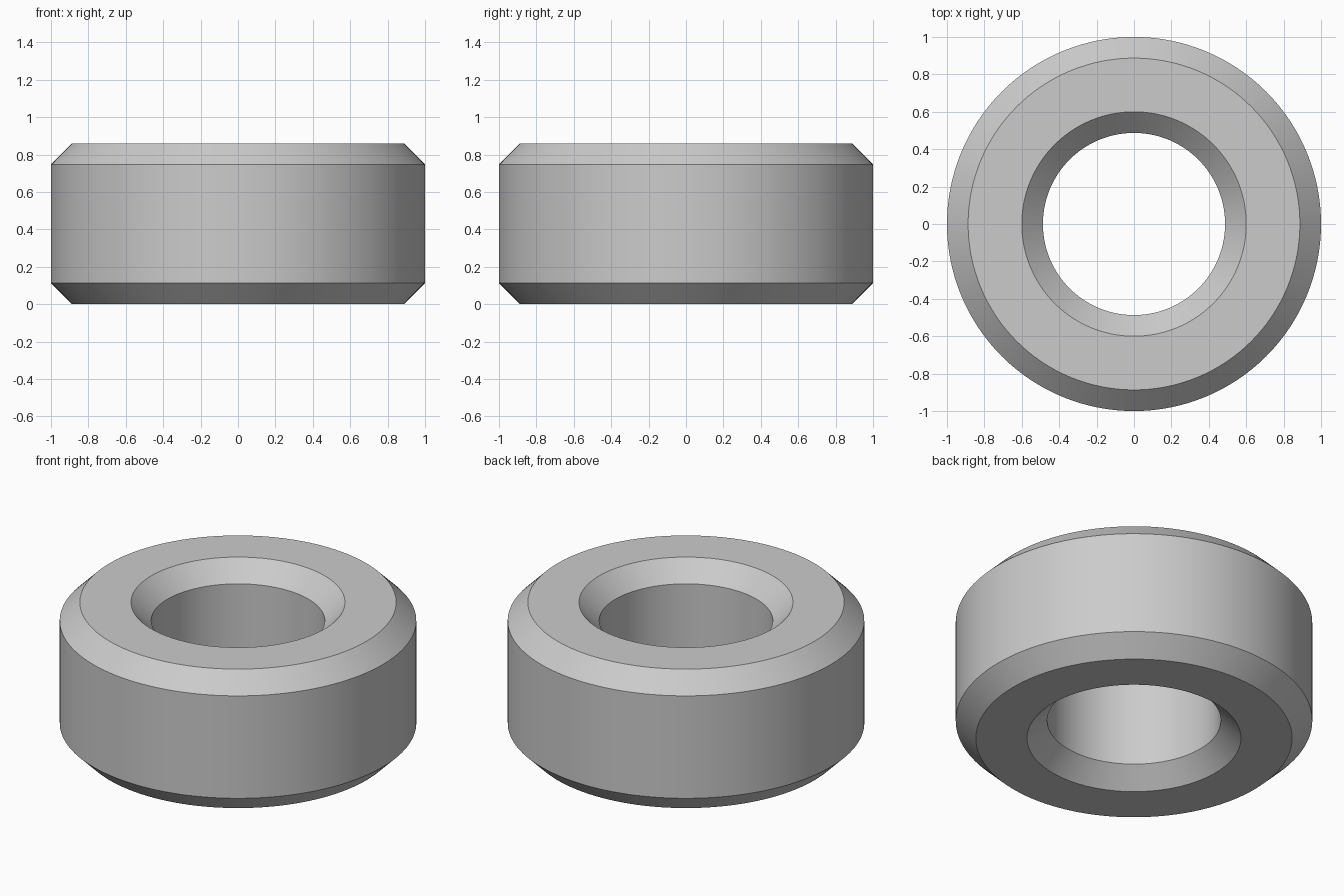
import bpy, bmesh, math

cube = bpy.data.objects.get("Cube")
if cube:
    bpy.data.objects.remove(cube, do_unlink=True)

HEIGHT, OUTER, BORE, CHAMFER = 0.86, 1.0, 0.487, 0.113
SEGMENTS = 128

# Single grey material
grey = bpy.data.materials.new("grey")
grey.use_nodes = True
colour = (0.6, 0.6, 0.6, 1)
grey.diffuse_color = colour
grey.node_tree.nodes["Principled BSDF"].inputs["Base Color"].default_value = colour

# Closed cross-section with all four corners chamfered
low, high = CHAMFER, HEIGHT - CHAMFER
profile = [
    (BORE, low), (BORE + CHAMFER, 0), (OUTER - CHAMFER, 0), (OUTER, low),
    (OUTER, high), (OUTER - CHAMFER, HEIGHT), (BORE + CHAMFER, HEIGHT), (BORE, high),
]

# Revolve the section about the vertical axis
bm = bmesh.new()
verts = [bm.verts.new((r, 0, z)) for r, z in profile]
edges = [bm.edges.new((a, b)) for a, b in zip(verts, verts[1:] + verts[:1])]
bmesh.ops.spin(bm, geom=verts + edges, cent=(0, 0, 0), axis=(0, 0, 1),
               angle=math.tau, steps=SEGMENTS, use_merge=True)
bmesh.ops.remove_doubles(bm, verts=bm.verts, dist=0.0001)
bmesh.ops.recalc_face_normals(bm, faces=bm.faces)
mesh = bpy.data.meshes.new("chamfered_ring")
bm.to_mesh(mesh)
bm.free()
mesh.materials.append(grey)

ring = bpy.data.objects.new("chamfered_ring", mesh)
bpy.context.collection.objects.link(ring)
bpy.context.view_layer.objects.active = ring
ring.select_set(True)
bpy.ops.object.shade_smooth_by_angle(angle=math.radians(30))
